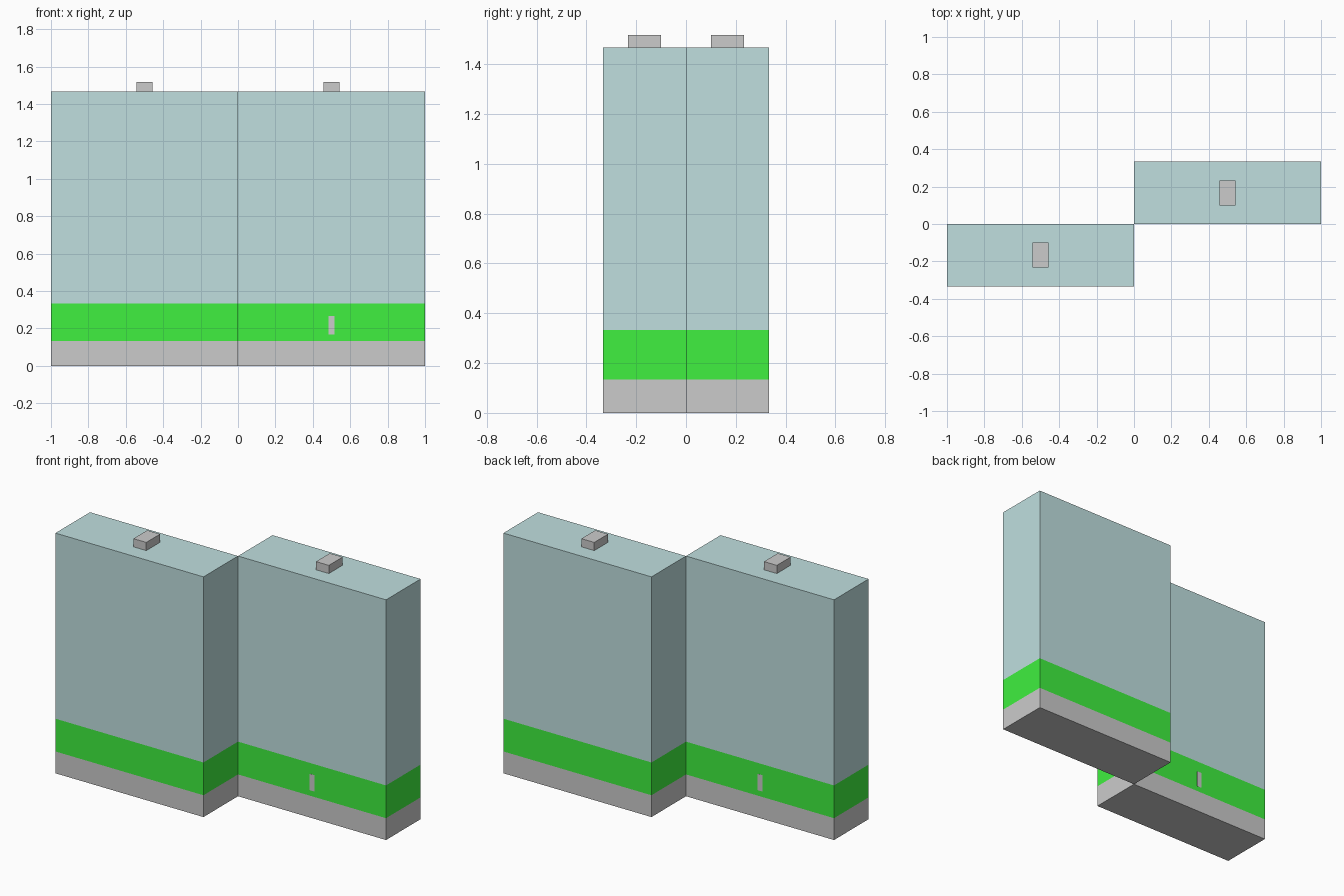
import bpy

if "Cube" in bpy.data.objects:
    bpy.data.objects.remove(bpy.data.objects["Cube"])


def paint(name, rgb):
    mat = bpy.data.materials.new(name)
    mat.diffuse_color = (*rgb, 1)
    mat.use_nodes = True
    mat.node_tree.nodes["Principled BSDF"].inputs["Base Color"].default_value = mat.diffuse_color
    return mat


teal = paint("teal", (0.525, 0.74, 0.74))
green = paint("green", (0.05, 0.87, 0.05))


def box(name, centre, size, mat=None):
    bpy.ops.mesh.primitive_cube_add(size=1, location=centre)
    obj = bpy.context.object
    obj.name = name
    obj.scale = size
    bpy.ops.object.transform_apply(location=True, rotation=False, scale=True)
    if mat:
        obj.data.materials.append(mat)
    return obj


# Stacked bands of each block: name, bottom, top, material
BANDS = [
    ("base", 0.0, 0.1333, None),
    ("lower_band", 0.1333, 0.3333, green),
    ("upper_body", 0.3333, 1.4667, teal),
]
DEPTH = 1 / 3

# Two staggered blocks, the second turned half a turn about the centre
for side, s in (("right", 1), ("left", -1)):
    x, y = 0.5 * s, DEPTH / 2 * s
    for part, low, high, mat in BANDS:
        box(f"{side}_{part}", (x, y, (low + high) / 2), (1, DEPTH, high - low), mat)
    # Small block on the roof
    box(f"{side}_roof_block", (x, y, 1.4917), (0.0867, 0.1333, 0.05))
    # Flush grey plate on the inner face of the green band
    box(f"{side}_inset_plate", (x, 0.0095 * s, 0.2167), (0.0333, 0.02, 0.1))
